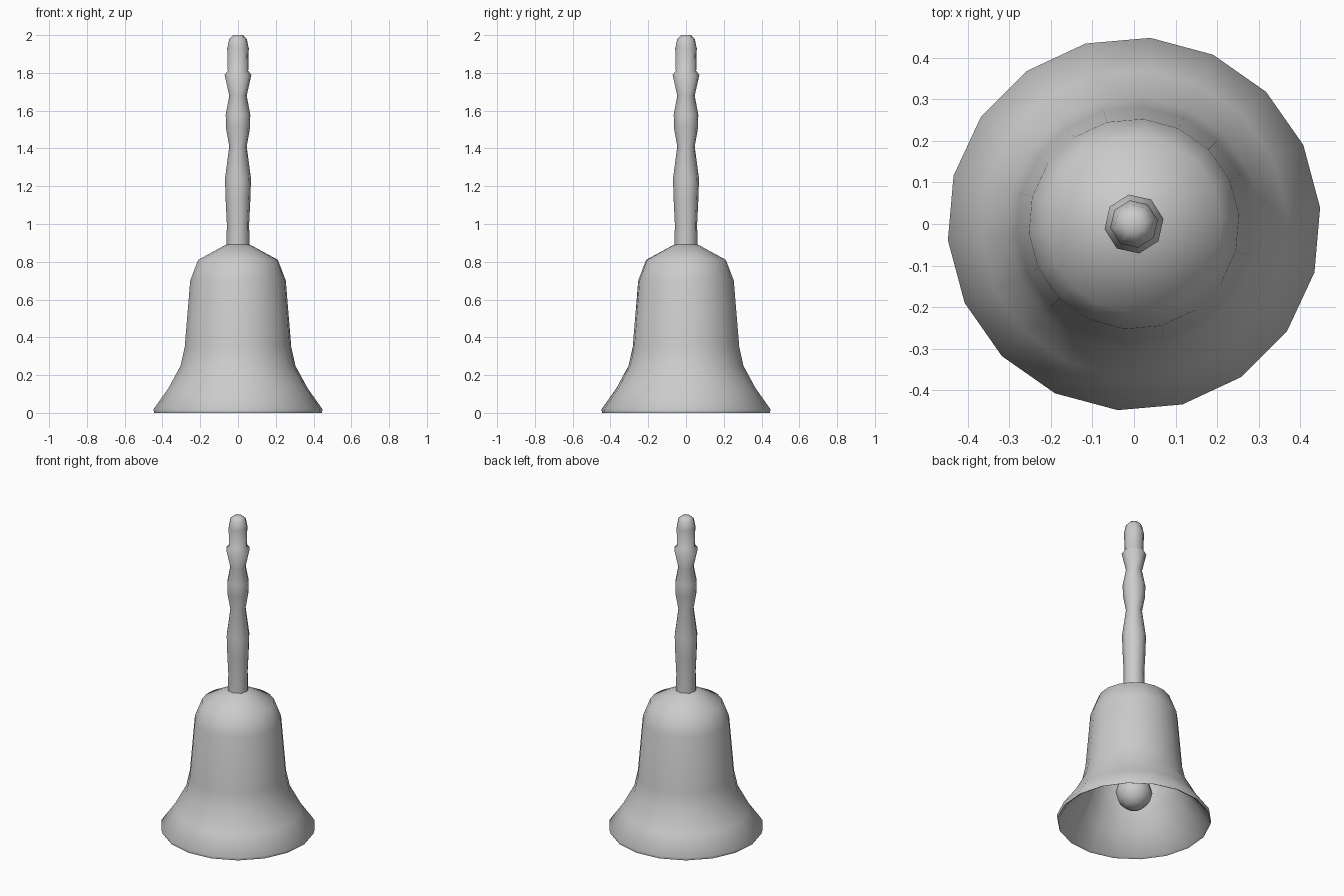
import bpy, bmesh, math

cube = bpy.data.objects.get("Cube")
if cube:
    bpy.data.objects.remove(cube, do_unlink=True)

grey = bpy.data.materials.new("light_grey")
grey.use_nodes = True
grey.diffuse_color = (0.6, 0.6, 0.6, 1)
grey.node_tree.nodes["Principled BSDF"].inputs["Base Color"].default_value = (0.6, 0.6, 0.6, 1)


def lathe(name, profile, sides, turn=0.0, angle=60):
    """Spin a (radius, height) profile round z; radius 0 makes a pole."""
    bm = bmesh.new()
    rings = []
    for r, z in profile:
        count = sides if r > 0 else 1
        rings.append([bm.verts.new((r * math.cos(turn + math.tau * i / sides),
                                    r * math.sin(turn + math.tau * i / sides), z))
                      for i in range(count)])
    for low, high in zip(rings, rings[1:]):
        for i in range(sides):
            j = (i + 1) % sides
            corners = [low[i % len(low)], low[j % len(low)],
                       high[j % len(high)], high[i % len(high)]]
            bm.faces.new(list(dict.fromkeys(corners)))
    bmesh.ops.recalc_face_normals(bm, faces=bm.faces)
    mesh = bpy.data.meshes.new(name)
    bm.to_mesh(mesh)
    bm.free()
    mesh.materials.append(grey)
    obj = bpy.data.objects.new(name, mesh)
    bpy.context.collection.objects.link(obj)
    bpy.ops.object.select_all(action="DESELECT")
    obj.select_set(True)
    bpy.context.view_layer.objects.active = obj
    bpy.ops.object.shade_smooth_by_angle(angle=math.radians(angle))
    return obj


# Flared shell: over the crown, down the outside, round the lip, up the inside
lathe("bell_shell", [
    (0, 0.895), (0.065, 0.89), (0.212, 0.81), (0.254, 0.70), (0.283, 0.35),
    (0.305, 0.25), (0.37, 0.13), (0.45, 0.018), (0.445, 0.0), (0.43, 0.008),
    (0.35, 0.13), (0.285, 0.25), (0.262, 0.35), (0.234, 0.69), (0.195, 0.79),
    (0, 0.86)], 18, turn=math.radians(5))

# Turned wooden-style grip with swells and a collar near the top
lathe("handle", [
    (0, 0.87), (0.062, 0.87), (0.060, 1.0), (0.066, 1.12), (0.070, 1.24),
    (0.047, 1.41), (0.065, 1.51), (0.066, 1.58), (0.047, 1.68), (0.072, 1.79),
    (0.055, 1.81), (0.058, 1.93), (0.047, 1.98), (0.025, 2.0), (0, 2.0)], 8,
    turn=math.radians(10))

# Clapper hanging inside the shell
lathe("clapper_rod", [(0, 0.25), (0.02, 0.25), (0.02, 0.87), (0, 0.87)], 8)
ball_radius, ball_height, steps = 0.107, 0.19, 6
ball = [(ball_radius * math.sin(math.pi * k / steps) if 0 < k < steps else 0,
         ball_height - ball_radius * math.cos(math.pi * k / steps))
        for k in range(steps + 1)]
lathe("clapper_ball", ball, 10)
